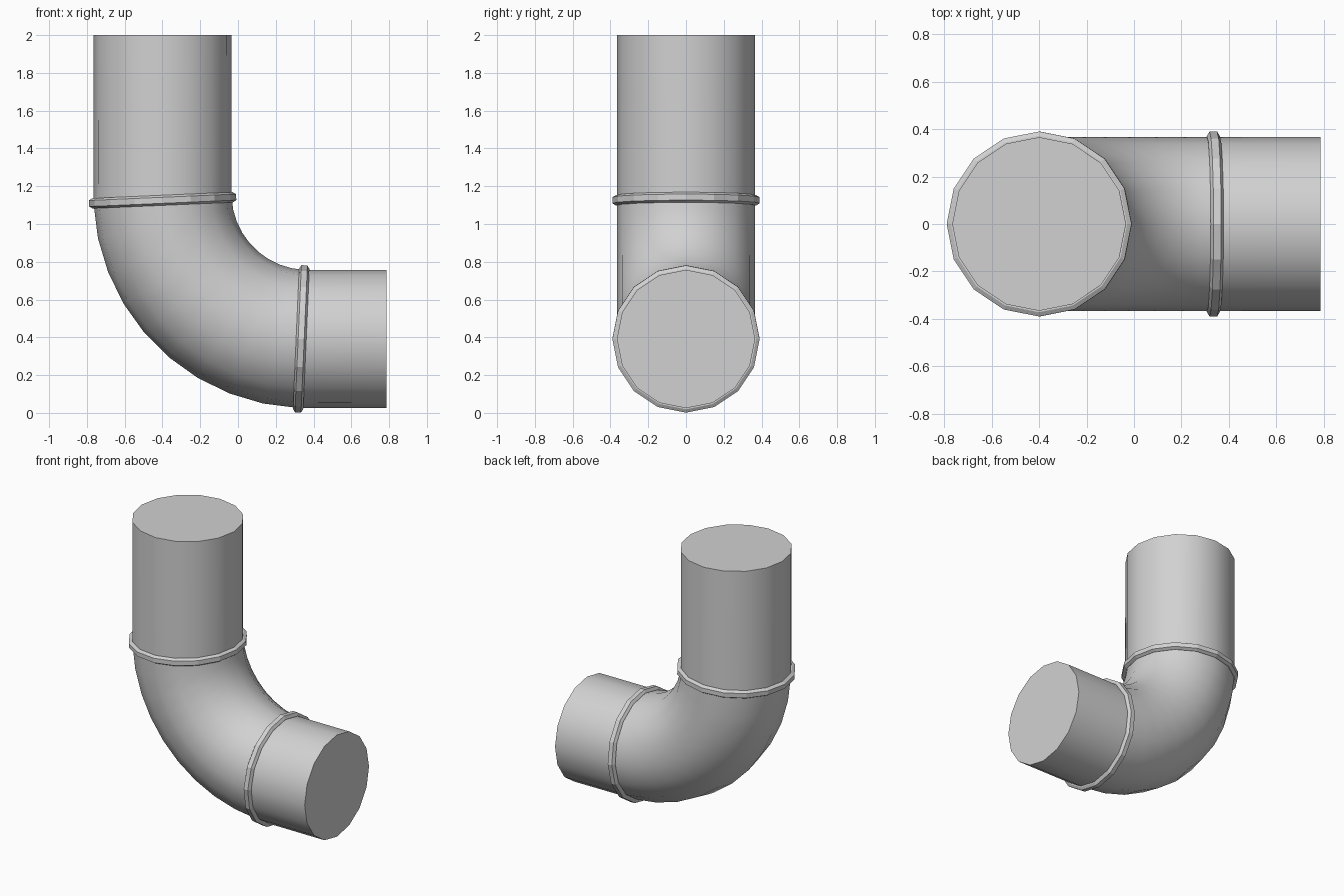
import bpy, bmesh, math
from mathutils import Vector

cube = bpy.data.objects.get("Cube")
if cube:
    bpy.data.objects.remove(cube, do_unlink=True)

SIDES = 16
RADIUS = 0.366
BEND = 0.768                         # radius of the elbow centre line
AXIS_X, AXIS_Z = -0.4, 0.391         # upright pipe axis, level pipe axis
CENTRE = Vector((AXIS_X + BEND, 0, AXIS_Z + BEND))
START, END = math.radians(2.5), math.radians(87.5)
STEPS = 9

grey = bpy.data.materials.new("pipe grey")
grey.use_nodes = True
colour = (0.64, 0.64, 0.64, 1)
grey.diffuse_color = colour
bsdf = next(n for n in grey.node_tree.nodes if n.type == 'BSDF_PRINCIPLED')
bsdf.inputs["Base Color"].default_value = colour


def circle(middle, angle, radius):
    """Polygon section square to the path, angle 0 = upright, 90 degrees = level."""
    out = Vector((-math.cos(angle), 0, -math.sin(angle)))
    side = Vector((0, 1, 0))
    turns = [2 * math.pi * i / SIDES for i in range(SIDES)]
    return [middle + radius * (math.cos(t) * out + math.sin(t) * side) for t in turns]


def on_bend(angle):
    return CENTRE - BEND * Vector((math.cos(angle), 0, math.sin(angle)))


def loft(name, sections, caps=(), closed=False, smooth=True):
    bm = bmesh.new()
    rows = [[bm.verts.new(p) for p in s] for s in sections]
    pairs = list(zip(rows, rows[1:]))
    if closed:
        pairs.append((rows[-1], rows[0]))
    for a, b in pairs:
        for i in range(SIDES):
            j = (i + 1) % SIDES
            bm.faces.new((a[i], a[j], b[j], b[i]))
    for k in caps:
        bm.faces.new(rows[k])
    bmesh.ops.recalc_face_normals(bm, faces=bm.faces)
    mesh = bpy.data.meshes.new(name)
    bm.to_mesh(mesh)
    bm.free()
    mesh.materials.append(grey)
    obj = bpy.data.objects.new(name, mesh)
    bpy.context.collection.objects.link(obj)
    if smooth:
        bpy.ops.object.select_all(action='DESELECT')
        obj.select_set(True)
        bpy.context.view_layer.objects.active = obj
        bpy.ops.object.shade_smooth_by_angle(angle=math.radians(40))
    return obj


# Curved elbow, closed at both ends beneath the collars
angles = [START + (END - START) * i / STEPS for i in range(STEPS + 1)]
loft("elbow", [circle(on_bend(a), a, RADIUS) for a in angles], caps=(0, -1))

# Straight pipes, each meeting the elbow at its slightly tilted end
loft("upright_pipe", [circle(Vector((AXIS_X, 0, 2)), 0, RADIUS),
                      circle(on_bend(START), START, RADIUS)], caps=(0, -1))
loft("level_pipe", [circle(on_bend(END), END, RADIUS),
                    circle(Vector((0.787, 0, AXIS_Z)), math.pi / 2, RADIUS)], caps=(0, -1))

# Bevelled collars over the joints: (offset along the path, radius)
profile = [(-0.027, 0.35), (-0.027, 0.372), (-0.016, 0.39),
           (0.016, 0.39), (0.027, 0.372), (0.027, 0.35)]
for name, a in (("upper_collar", START), ("lower_collar", END)):
    along = Vector((math.sin(a), 0, -math.cos(a)))
    loft(name, [circle(on_bend(a) + along * s, a, r) for s, r in profile],
         closed=True, smooth=False)
